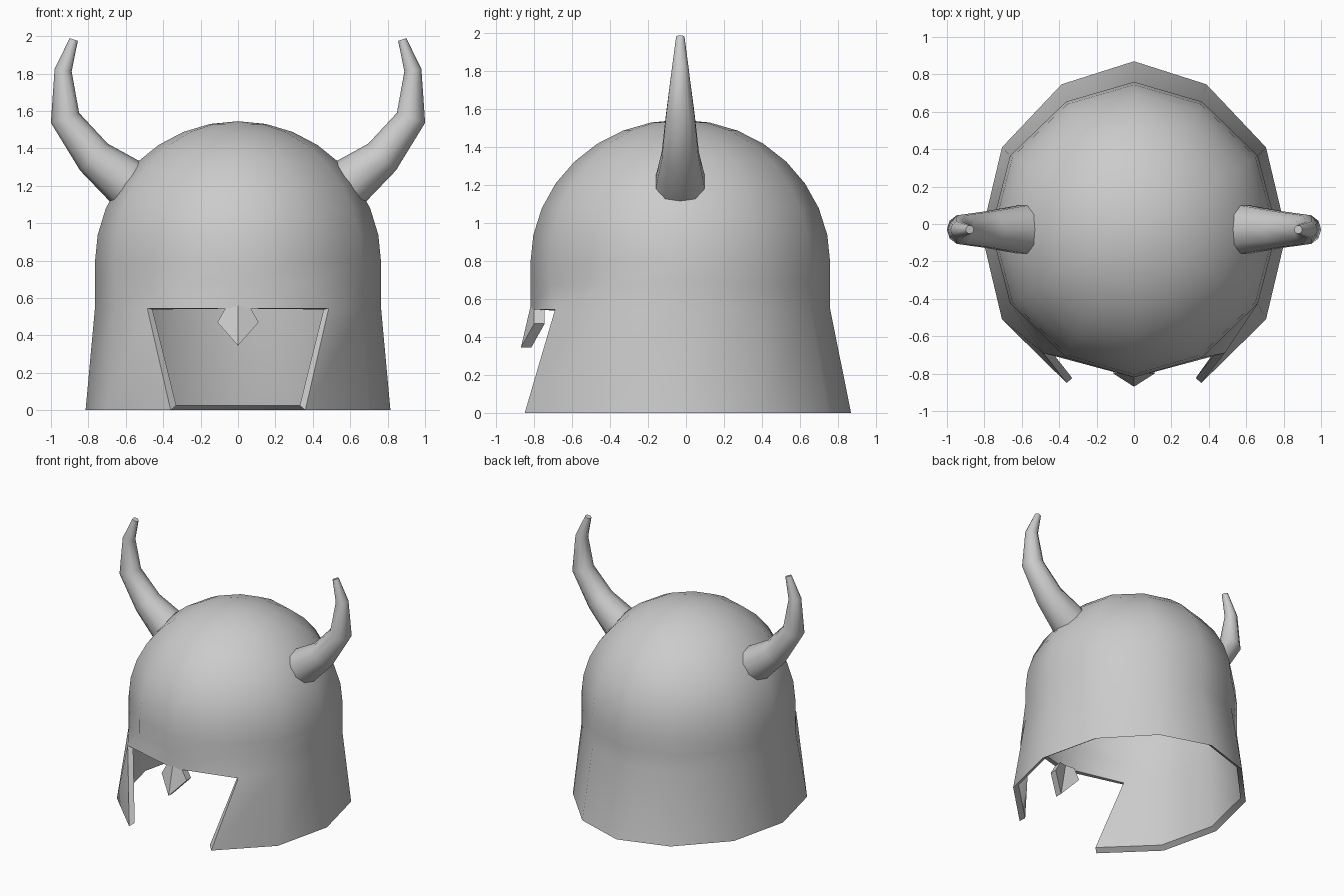
import bpy, bmesh, math
from mathutils import Vector

old = bpy.data.objects.get("Cube")
if old:
    bpy.data.objects.remove(old, do_unlink=True)

steel = bpy.data.materials.new("grey_steel")
steel.use_nodes = True
GREY = (0.6, 0.6, 0.6, 1)
steel.diffuse_color = GREY
steel.node_tree.nodes["Principled BSDF"].inputs["Base Color"].default_value = GREY


def add_object(name, bm):
    mesh = bpy.data.meshes.new(name)
    bm.to_mesh(mesh)
    bm.free()
    mesh.materials.append(steel)
    obj = bpy.data.objects.new(name, mesh)
    bpy.context.collection.objects.link(obj)
    return obj


def smooth(obj, degrees):
    obj.data.shade_smooth()
    obj.data.set_sharp_from_angle(angle=math.radians(degrees))


def bridge(bm, low, high, skip=()):
    n = len(low)
    for i in range(n):
        if i not in skip:
            j = (i + 1) % n
            bm.faces.new((low[i], low[j], high[j], high[i]))


# Helmet shell: flared skirt, straight band and dome
SIDES = 12
FRONT_CORNERS = (8, 10)
FRONT_FACES = (8, 9)


def shell_ring(bm, z, rx, ry, cy, front=None):
    ring = []
    for i in range(SIDES):
        a = 2 * math.pi * i / SIDES
        x, y = rx * math.cos(a), cy + ry * math.sin(a)
        if i % 6 in (2, 4):
            x *= 0.95
        if front and i in FRONT_CORNERS:
            x, y = math.copysign(front[0], x), front[1]
        ring.append(bm.verts.new((x, y, z)))
    return ring


bm = bmesh.new()
rings = [
    shell_ring(bm, 0, 0.815, 0.92, -0.05, (0.36, -0.85)),
    shell_ring(bm, 0.545, 0.765, 0.79, -0.03, (0.485, -0.69)),
    shell_ring(bm, 0.68, 0.765, 0.79, -0.03),
]
STEPS = 8
for k in range(STEPS):
    t = math.pi / 2 * k / STEPS
    c = math.cos(t)
    rings.append(shell_ring(bm, 0.79 + 0.755 * math.sin(t), 0.765 * c, 0.79 * c, -0.03))
for k in range(len(rings) - 1):
    bridge(bm, rings[k], rings[k + 1], FRONT_FACES if k == 0 else ())
apex = bm.verts.new((0, -0.03, 1.545))
for i in range(SIDES):
    bm.faces.new((rings[-1][i], rings[-1][(i + 1) % SIDES], apex))
helmet = add_object("helmet_shell", bm)
outer_count = len(helmet.data.vertices)

# Wall thickness, with the inner lower rim bevelled upward
solid = helmet.modifiers.new("wall", "SOLIDIFY")
solid.thickness = 0.04
solid.offset = -1
bpy.context.view_layer.objects.active = helmet
helmet.select_set(True)
bpy.ops.object.modifier_apply(modifier=solid.name)
for v in helmet.data.vertices:
    if v.index >= outer_count and v.co.z < 0.1:
        v.co.z = 0.025
smooth(helmet, 40)

# Nose guard: ridged arrow plate
bm = bmesh.new()
outline = [(0, -0.82, 0.56), (-0.065, -0.80, 0.55), (-0.11, -0.80, 0.47),
           (0, -0.87, 0.345), (0.11, -0.80, 0.47), (0.065, -0.80, 0.55)]
front = [bm.verts.new(p) for p in outline]
back = [bm.verts.new((x, y + 0.055, z)) for x, y, z in outline]
bm.faces.new(front[:4])
bm.faces.new(front[3:] + front[:1])
bm.faces.new(back[:4][::-1])
bm.faces.new((back[3:] + back[:1])[::-1])
bridge(bm, front, back)
bmesh.ops.recalc_face_normals(bm, faces=bm.faces)
add_object("nose_guard", bm)

# Horns: rings swept along a bent path (x, z, radius)
HORN = [(0.53, 1.165, 0.135), (0.60, 1.22, 0.135), (0.77, 1.353, 0.103),
        (0.925, 1.563, 0.08), (0.935, 1.818, 0.046), (0.878, 1.982, 0.023)]
HORN_SIDES = 10


def horn(name, side):
    bm = bmesh.new()
    pts = [Vector((x, 0, z)) for x, z, _ in HORN]
    loops = []
    for k, p in enumerate(pts):
        before = (p - pts[k - 1]).normalized() if k else Vector()
        after = (pts[k + 1] - p).normalized() if k < len(pts) - 1 else Vector()
        d = (before + after).normalized()
        across = Vector((d.z, 0, -d.x))
        loop = []
        for i in range(HORN_SIDES):
            a = 2 * math.pi * i / HORN_SIDES
            q = p + HORN[k][2] * (across * math.cos(a) + Vector((0, math.sin(a), 0)))
            loop.append(bm.verts.new((side * q.x, q.y - 0.03, q.z)))
        loops.append(loop)
    for low, high in zip(loops, loops[1:]):
        bridge(bm, low, high)
    bm.faces.new(loops[0][::-1])
    bm.faces.new(loops[-1])
    bmesh.ops.recalc_face_normals(bm, faces=bm.faces)
    smooth(add_object(name, bm), 45)


horn("left_horn", 1)
horn("right_horn", -1)
